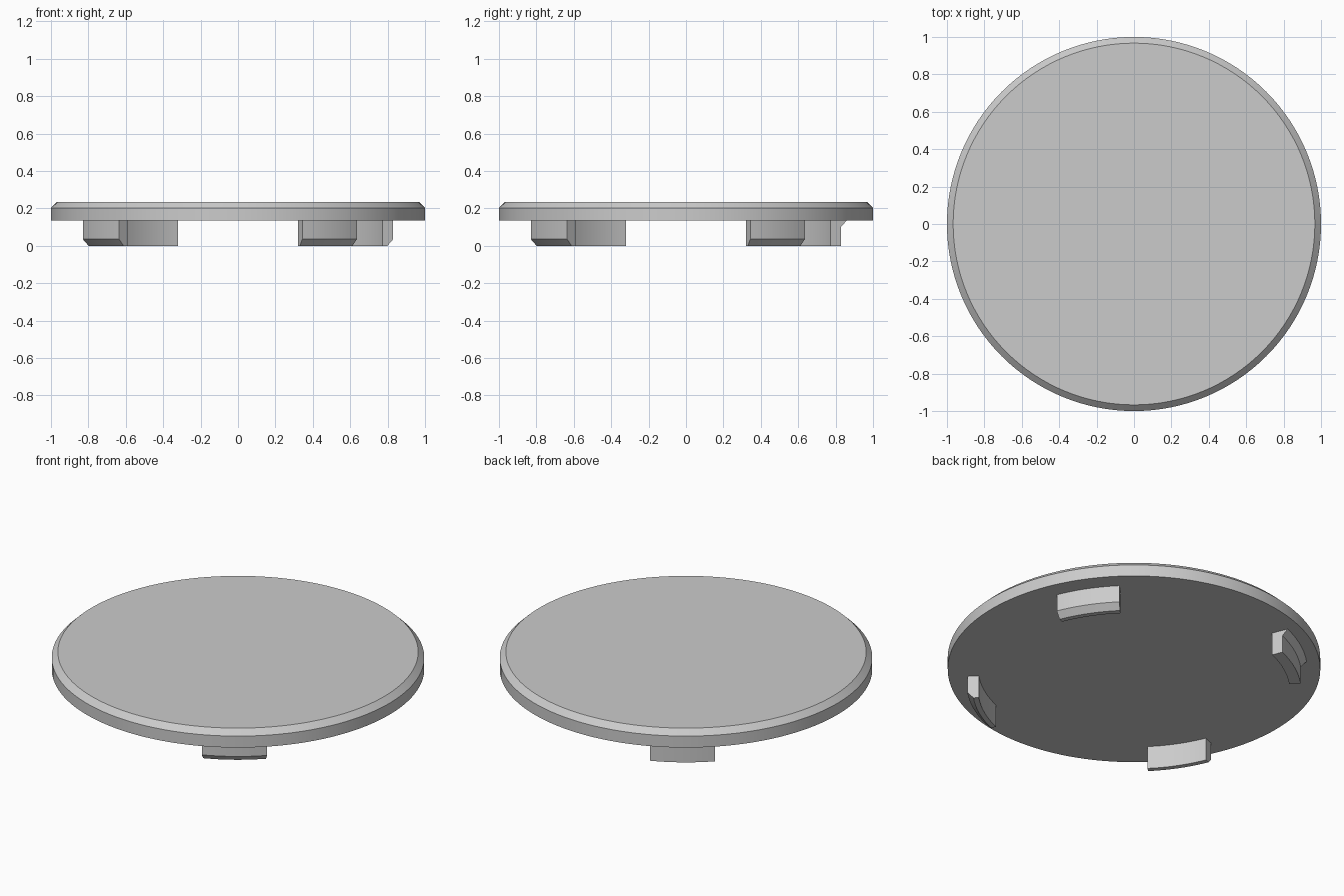
import bpy
import bmesh
from math import sin, cos, radians, pi

cube = bpy.data.objects.get("Cube")
if cube:
    bpy.data.objects.remove(cube, do_unlink=True)

grey = bpy.data.materials.new("light_grey")
grey.use_nodes = True
COLOUR = (0.6, 0.6, 0.6, 1.0)
grey.diffuse_color = COLOUR
grey.node_tree.nodes["Principled BSDF"].inputs["Base Color"].default_value = COLOUR


def finish(name, bm):
    """Turn a bmesh into a smooth-shaded object with sharp edges kept."""
    bmesh.ops.recalc_face_normals(bm, faces=bm.faces)
    mesh = bpy.data.meshes.new(name)
    bm.to_mesh(mesh)
    bm.free()
    mesh.materials.append(grey)
    obj = bpy.data.objects.new(name, mesh)
    bpy.context.collection.objects.link(obj)
    bpy.ops.object.select_all(action="DESELECT")
    obj.select_set(True)
    bpy.context.view_layer.objects.active = obj
    bpy.ops.object.shade_smooth_by_angle(angle=radians(25))
    return obj


def sweep(name, profile, start, end, steps):
    """Sweep a closed (radius, z) profile around z and cap both ends."""
    bm = bmesh.new()
    rings = []
    for i in range(steps + 1):
        a = start + (end - start) * i / steps
        rings.append([bm.verts.new((r * cos(a), r * sin(a), z)) for r, z in profile])
    n = len(profile)
    for p, q in zip(rings, rings[1:]):
        for j in range(n):
            k = (j + 1) % n
            bm.faces.new((p[j], p[k], q[k], q[j]))
    bm.faces.new(rings[0])
    bm.faces.new(rings[-1])
    return finish(name, bm)


def disc(name, profile, sides):
    """Stack circular rings and close the top and bottom."""
    bm = bmesh.new()
    rings = [[bm.verts.new((r * cos(2 * pi * i / sides), r * sin(2 * pi * i / sides), z))
              for i in range(sides)] for r, z in profile]
    for p, q in zip(rings, rings[1:]):
        for i in range(sides):
            k = (i + 1) % sides
            bm.faces.new((p[i], p[k], q[k], q[i]))
    bm.faces.new(rings[0])
    bm.faces.new(rings[-1])
    return finish(name, bm)


# Round plate with a bevelled top rim
BASE, TOP = 0.135, 0.235
disc("cap_plate", [(1.0, BASE), (1.0, 0.203), (0.967, TOP)], 128)

# Four curved clips: three bevelled at the foot, the back one flared at the root
INNER, OUTER = 0.836, 0.898
bevelled = [(INNER, 0), (0.865, 0), (OUTER, 0.035), (OUTER, BASE), (INNER, BASE)]
flared = [(INNER, 0), (OUTER, 0), (OUTER, 0.102), (0.93, BASE), (INNER, BASE)]
for i, side in enumerate(["left", "back", "right", "front"]):
    start = radians(22.5 + 90 * i)
    sweep(side + "_clip", flared if side == "back" else bevelled,
          start, start + radians(22.5), 12)
